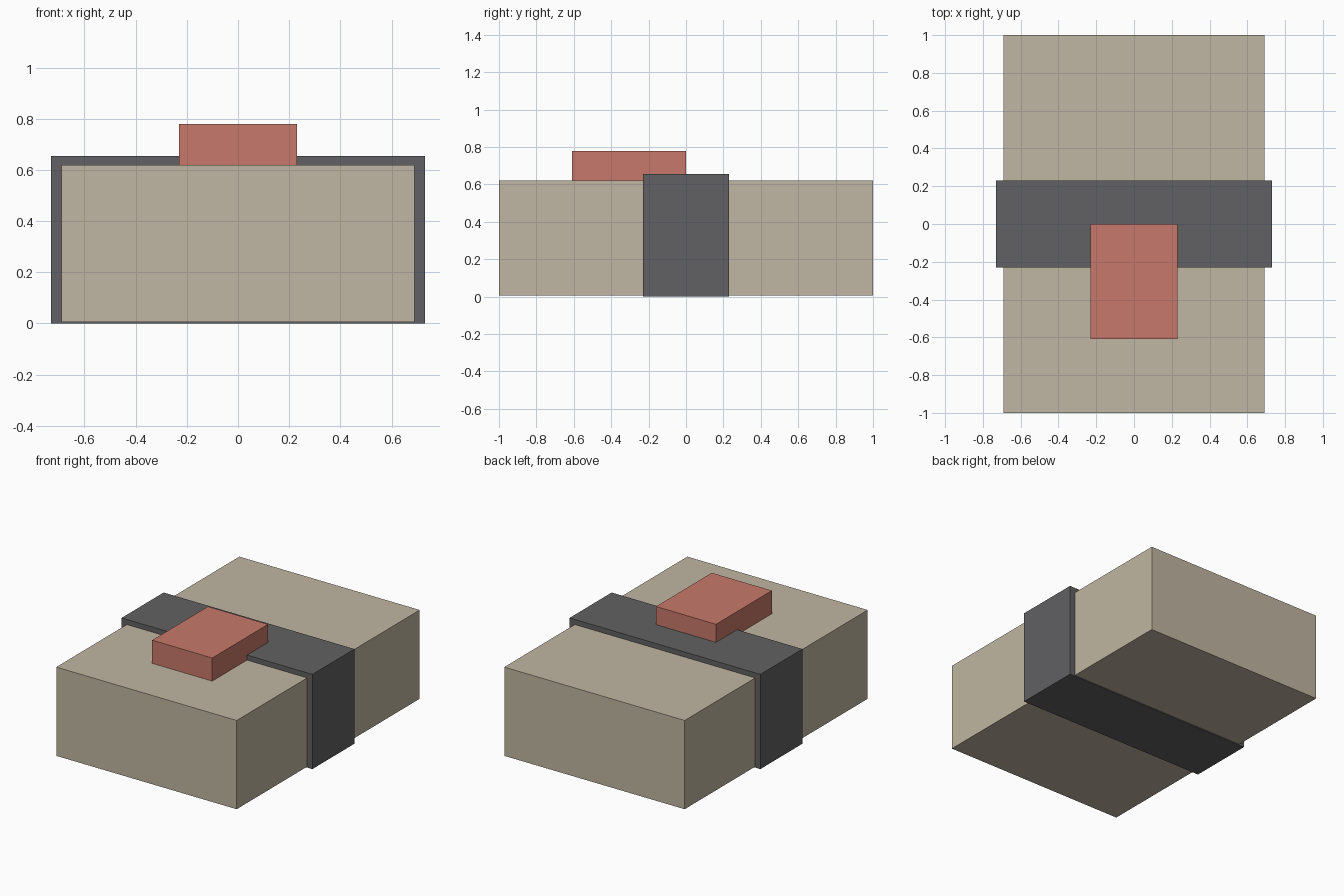
import bpy

if "Cube" in bpy.data.objects:
    bpy.data.objects.remove(bpy.data.objects["Cube"])


def material(name, rgb):
    mat = bpy.data.materials.new(name)
    mat.diffuse_color = (*rgb, 1.0)
    mat.use_nodes = True
    mat.node_tree.nodes["Principled BSDF"].inputs["Base Color"].default_value = mat.diffuse_color
    return mat


def box(name, lo, hi, mat):
    """Axis-aligned box spanning two opposite corners."""
    centre = [(a + b) / 2 for a, b in zip(lo, hi)]
    bpy.ops.mesh.primitive_cube_add(size=1, location=centre)
    obj = bpy.context.object
    obj.name = name
    obj.scale = [b - a for a, b in zip(lo, hi)]
    bpy.ops.object.transform_apply(location=False, rotation=False, scale=True)
    obj.data.materials.append(mat)
    return obj


tan = material("tan", (0.53, 0.47, 0.36))
charcoal = material("charcoal", (0.12, 0.12, 0.125))
red = material("dusty red", (0.58, 0.19, 0.145))

# Main body, slightly raised off the ground by the band beneath it
box("package_body", (-0.69, -1.0, 0.006), (0.69, 1.0, 0.62), tan)

# Band wrapped around the middle
box("strap", (-0.73, -0.23, 0.0), (0.73, 0.23, 0.655), charcoal)

# Block on top, overlapping the front half of the band
box("top_block", (-0.23, -0.61, 0.617), (0.23, 0.0, 0.78), red)
